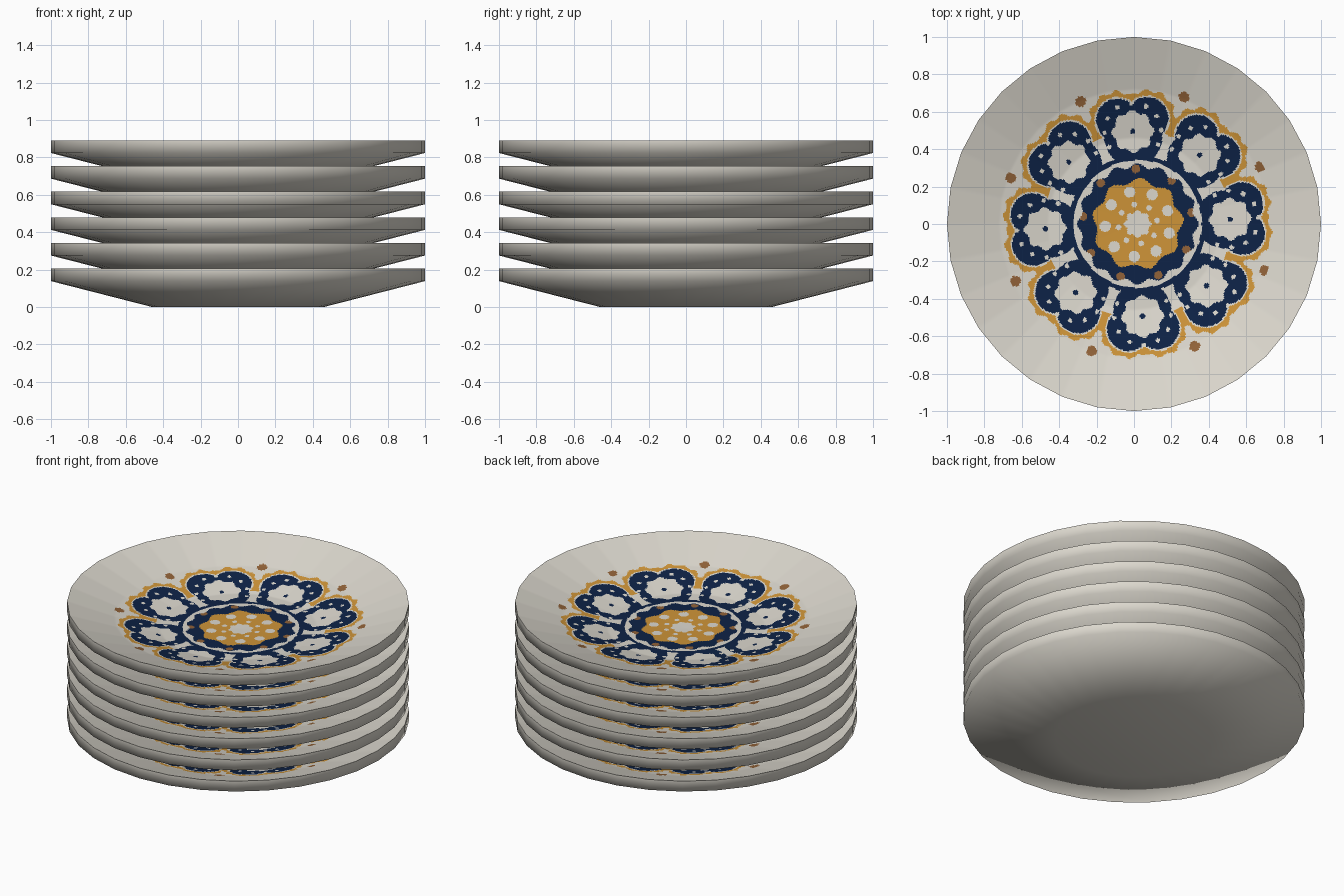
import bpy, bmesh, math
from math import pi, cos, sin, hypot, atan2

if "Cube" in bpy.data.objects:
    bpy.data.objects.remove(bpy.data.objects["Cube"])

SIDES = 32
PLATES = 6
PITCH = 0.137


def lin(c):
    c /= 255
    return c / 12.92 if c < 0.04045 else ((c + 0.055) / 1.055) ** 2.4


def material(name, *rgb):
    m = bpy.data.materials.new(name)
    m.diffuse_color = (*[lin(c) for c in rgb], 1)
    m.use_nodes = True
    m.node_tree.nodes["Principled BSDF"].inputs["Base Color"].default_value = m.diffuse_color
    return m


MATS = [material("cream_glaze", 220, 216, 206), material("navy_paint", 13, 34, 70),
        material("gold_paint", 206, 148, 56), material("brown_paint", 145, 98, 56)]
CREAM, NAVY, GOLD, BROWN = range(4)


def polar(r, deg):
    a = math.radians(deg)
    return r * cos(a), r * sin(a)


def near(x, y, spots, size):
    return any(hypot(x - sx, y - sy) < size for sx, sy in spots)


# spots of the painted flower
OUTER_DOTS = [polar(0.722, 25 + 45 * k) for k in range(8)]
WREATH_DOTS = [polar(0.295, 12 + 40 * k) for k in range(9)]
HEART_BIG = [polar(0.175, 24 + 40 * k) for k in range(9)]
HEART_SMALL = [polar(0.105, 10 + 45 * k) for k in range(8)]
PETAL_DOTS = [polar(0.152, -120 + 30 * k) for k in range(9)]


def paint(x, y):
    """Colour of the painted flower at a point of the dish."""
    x -= 0.02
    r, a = hypot(x, y), atan2(y, x)
    if r > 0.76:
        return CREAM
    # gold heart
    if r < 0.068 + 0.006 * cos(8 * a):
        return CREAM
    if r < 0.232 + 0.014 * cos(9 * a - 1.0):
        if near(x, y, HEART_BIG, 0.03) or near(x, y, HEART_SMALL, 0.015):
            return CREAM
        return GOLD
    # navy wreath and ring
    if r < 0.312 + 0.012 * cos(16 * a):
        return BROWN if near(x, y, WREATH_DOTS, 0.023) else NAVY
    if r < 0.342:
        return CREAM
    if r < 0.367:
        return NAVY
    # eight petals: u along the petal, v across it
    off = math.radians(3)
    t = (a - off + pi / 8) % (pi / 4) - pi / 8
    u, v = r * cos(t) - 0.495, r * sin(t)
    c = hypot(u, v)
    pa = atan2(v, u)
    d = min(hypot(u - 0.065, abs(v) - 0.078) - 0.115, hypot(u + 0.03, v) - 0.155)
    if d < 0:
        if c < 0.014:
            return NAVY
        if c < 0.107 + 0.008 * cos(8 * pa):
            return CREAM
        return CREAM if near(u, v, PETAL_DOTS, 0.012) else NAVY
    # gold scalloped border
    if r > 0.5 and 0.009 < d < 0.036 + 0.008 * cos(18 * pa):
        return GOLD
    return BROWN if near(x, y, OUTER_DOTS, 0.028) else CREAM


BOWL = [(0, 0.04), (0.46, 0.05), (0.72, 0.108), (1, 0.205)]


def bowl_z(r):
    for (r0, z0), (r1, z1) in zip(BOWL, BOWL[1:]):
        if r <= r1 + 1e-6:
            return z0 + (z1 - z0) * (r - r0) / (r1 - r0)


def add_object(name, mesh, z):
    ob = bpy.data.objects.new(name, mesh)
    ob.location.z = z
    bpy.context.collection.objects.link(ob)
    return ob


def dish_mesh(name, sectors, rings):
    """Inside of a plate: polar grid, each face coloured by the flower rule."""
    step = 2 * pi / SIDES
    radii = [0.76 * (i + 1) / rings for i in range(rings)] + [0.88, 1.0]
    unit = []
    for s in range(sectors):
        a = 2 * pi * s / sectors
        k = cos(step / 2) / cos(a % step - step / 2)   # stay on the 32-sided outline
        unit.append((k * cos(a), k * sin(a)))
    verts = [(0, 0, BOWL[0][1])]
    verts += [(r * x, r * y, bowl_z(r)) for r in radii for x, y in unit]
    faces = [(0, 1 + s, 1 + (s + 1) % sectors) for s in range(sectors)]
    for i in range(len(radii) - 1):
        p, q = 1 + i * sectors, 1 + (i + 1) * sectors
        for s in range(sectors):
            n = (s + 1) % sectors
            faces.append((p + s, q + s, q + n, p + n))
    me = bpy.data.meshes.new(name)
    me.from_pydata(verts, [], faces)
    for m in MATS:
        me.materials.append(m)
    cols = []
    for f in faces:
        n = len(f)
        cols.append(paint(sum(verts[i][0] for i in f) / n, sum(verts[i][1] for i in f) / n))
    me.polygons.foreach_set("material_index", cols)
    me.polygons.foreach_set("use_smooth", [True] * len(faces))
    me.update()
    return me


def shell_mesh():
    """Flat foot, sloping underside and upright rim."""
    bm = bmesh.new()
    loops = [[bm.verts.new((r * cos(2 * pi * s / SIDES), r * sin(2 * pi * s / SIDES), z))
              for s in range(SIDES)] for r, z in [(0.46, 0), (1, 0.138), (1, 0.205)]]
    bm.faces.new(loops[0][::-1])
    for lo, hi in zip(loops, loops[1:]):
        for s in range(SIDES):
            n = (s + 1) % SIDES
            bm.faces.new((lo[s], lo[n], hi[n], hi[s]))
    for f in bm.faces:
        f.smooth = True
    for e in bm.edges:
        if len(e.link_faces) == 2 and e.calc_face_angle() > math.radians(30):
            e.smooth = False
    me = bpy.data.meshes.new("plate_shell")
    bm.to_mesh(me)
    bm.free()
    me.materials.append(MATS[CREAM])
    return me


# stack of plates; the top dish is seen whole, so it gets the finest grid
shell = shell_mesh()
fine = dish_mesh("dish_fine", 512, 110)
coarse = dish_mesh("dish_coarse", 224, 56)
for i in range(PLATES):
    add_object(f"plate_shell_{i + 1}", shell, i * PITCH)
    add_object(f"painted_dish_{i + 1}", fine if i == PLATES - 1 else coarse, i * PITCH)
